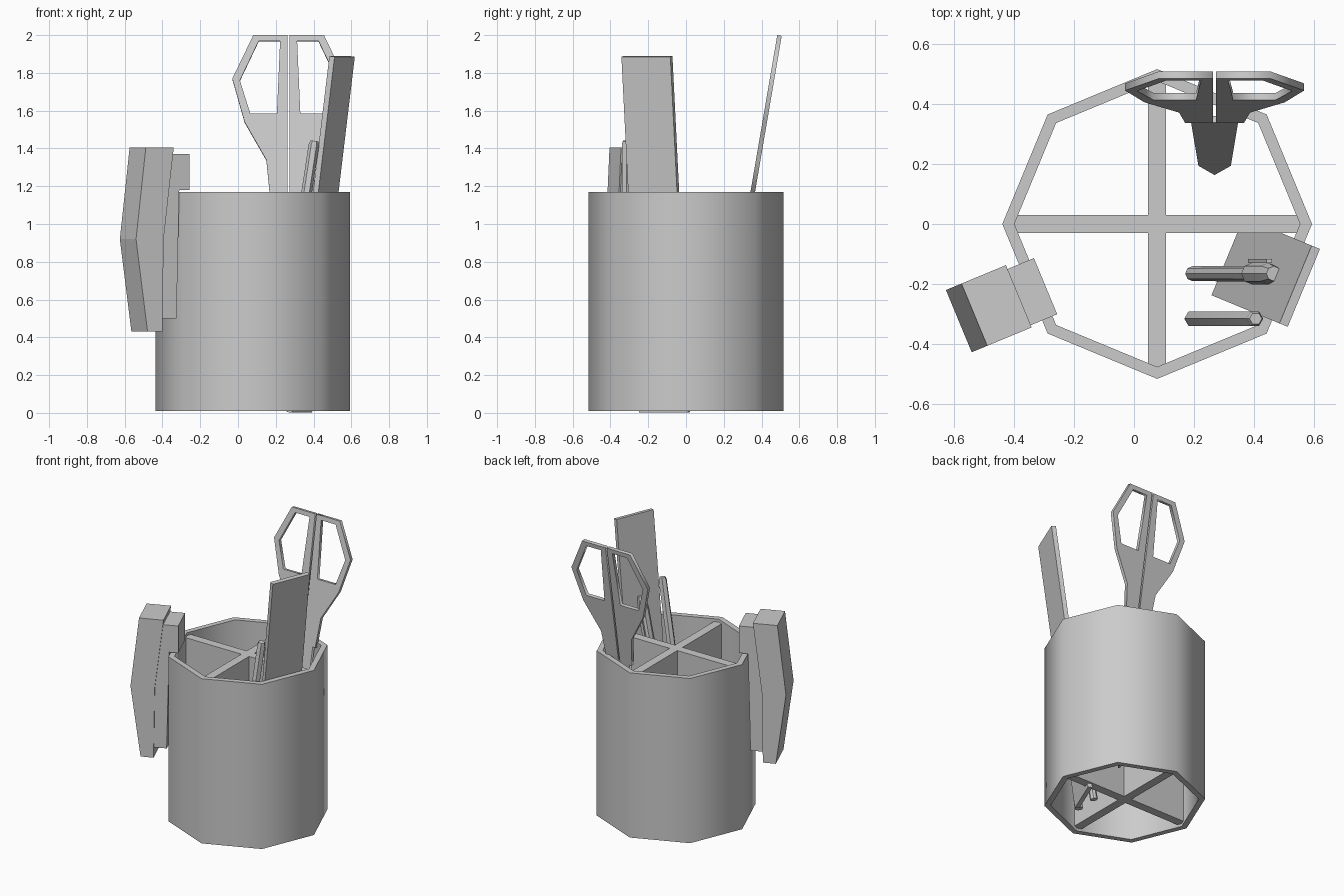
import bpy, bmesh, math
from mathutils import Matrix, Vector

if "Cube" in bpy.data.objects:
    bpy.data.objects.remove(bpy.data.objects["Cube"])

CX = 0.077  # cup axis


def make(name, bm, matrix=None, smooth=None):
    bmesh.ops.recalc_face_normals(bm, faces=bm.faces)
    me = bpy.data.meshes.new(name)
    bm.to_mesh(me)
    bm.free()
    ob = bpy.data.objects.new(name, me)
    bpy.context.collection.objects.link(ob)
    if matrix:
        ob.matrix_world = matrix
    if smooth:
        bpy.ops.object.select_all(action='DESELECT')
        bpy.context.view_layer.objects.active = ob
        ob.select_set(True)
        bpy.ops.object.shade_smooth_by_angle(angle=math.radians(smooth))
    return ob


def box(name, size, matrix):
    bm = bmesh.new()
    bmesh.ops.create_cube(bm, size=1)
    bmesh.ops.scale(bm, vec=size, verts=bm.verts)
    return make(name, bm, matrix)


def prism(name, pts, a, b, matrix):
    """Extrude a profile given in local x/z along local y from a to b."""
    bm = bmesh.new()
    f = bm.faces.new([bm.verts.new((x, a, z)) for x, z in pts])
    r = bmesh.ops.extrude_face_region(bm, geom=[f])
    vs = [v for v in r['geom'] if isinstance(v, bmesh.types.BMVert)]
    bmesh.ops.translate(bm, vec=(0, b - a, 0), verts=vs)
    return make(name, bm, matrix)


def lathe(name, prof, n, matrix=None, closed=False, smooth=None):
    """Spin a radius/height profile in n sides; open profiles get end caps."""
    bm = bmesh.new()
    rings = [[bm.verts.new((r * math.cos(math.tau * i / n), r * math.sin(math.tau * i / n), z))
              for i in range(n)] for r, z in prof]
    pairs = list(zip(rings, rings[1:]))
    if closed:
        pairs.append((rings[-1], rings[0]))
    else:
        bm.faces.new(rings[0])
        bm.faces.new(rings[-1])
    for p, q in pairs:
        for i in range(n):
            j = (i + 1) % n
            bm.faces.new((p[i], p[j], q[j], q[i]))
    return make(name, bm, matrix, smooth)


def flat_shape(name, outlines, half_depth, matrix):
    """Filled flat outlines (inner ones become holes), extruded both ways."""
    cu = bpy.data.curves.new(name, 'CURVE')
    cu.dimensions = '2D'
    cu.fill_mode = 'BOTH'
    cu.extrude = half_depth
    for pts in outlines:
        s = cu.splines.new('POLY')
        s.points.add(len(pts) - 1)
        for p, (x, y) in zip(s.points, pts):
            p.co = (x, y, 0, 1)
        s.use_cyclic_u = True
    ob = bpy.data.objects.new(name, cu)
    bpy.context.collection.objects.link(ob)
    ob.matrix_world = matrix
    bpy.ops.object.select_all(action='DESELECT')
    bpy.context.view_layer.objects.active = ob
    ob.select_set(True)
    bpy.ops.object.convert(target='MESH')


# Octagonal cup, open at both ends
lathe("cup_wall", [(0.515, 0.01), (0.515, 1.17), (0.475, 1.17), (0.475, 0.01)], 8,
      Matrix.Translation((CX, 0, 0)), closed=True, smooth=50)

# Crossed dividers, slightly below the rims (one plus-shaped prism)
w, l = 0.03, 0.482
plus = [(l, -w), (l, w), (w, w), (w, l), (-w, l), (-w, w),
        (-l, w), (-l, -w), (-w, -w), (-w, -l), (w, -l), (w, -w)]
prism("divider", plus, -1.15, -0.03,
      Matrix.Translation((CX, 0, 0)) @ Matrix.Rotation(math.radians(-90), 4, 'X'))

# Ruler leaning to the right
tilt = Matrix.Rotation(math.radians(-22.5), 4, 'Z') @ Matrix.Rotation(math.radians(7.4), 4, 'Y')
box("ruler", (0.03, 0.28, 1.9), Matrix.Translation((0.438, -0.16, 0.945)) @ tilt)


# Pencil and pen, placed from foot to tip
def stick(name, foot, tip, prof, n=6):
    d = Vector(tip) - Vector(foot)
    m = Matrix.Translation(foot) @ Matrix.Rotation(math.atan2(d.x, d.z), 4, 'Y')
    lathe(name, [(r, t * d.length) for r, t in prof], n, m, smooth=30)
    return m, d.length


stick("pencil", (0.195, -0.315, 0.06), (0.405, -0.315, 1.44),
      [(0.028, 0), (0.028, 0.985), (0.021, 1)])
m, length = stick("pen", (0.195, -0.165, 0.06), (0.465, -0.165, 1.35),
                  [(0.025, 0), (0.026, 0.72), (0.036, 0.73), (0.036, 0.93), (0.025, 1)], 8)
box("pen_clip", (0.02, 0.012, 0.3), m @ Matrix.Translation((0, 0.042, length * 0.83)))

# Scissors: mirrored handles with finger holes, and joined blades
sm = Matrix.Translation((0.268, 0.495, 1.998)) @ Matrix.Rotation(math.radians(80.3), 4, 'X')
k = 1 / math.sin(math.radians(80.3))
outer = [(0.005, 2.0), (0.187, 2.0), (0.298, 1.77), (0.233, 1.54), (0.118, 1.34),
         (0.098, 1.14), (0.005, 1.14)]
hole = [(0.045, 1.97), (0.158, 1.97), (0.258, 1.76), (0.203, 1.585), (0.062, 1.585)]
loops = [[(s * x, (z - 2) * k) for x, z in o] for s in (1, -1) for o in (outer, hole)]
flat_shape("scissor_handles", loops, 0.012, sm)
half = [(0.078, 1.14), (0.054, 0.30)]
blade = half + [(0, 0.12)] + [(-x, z) for x, z in half[::-1]]
flat_shape("scissor_blades", [[(x, (z - 2) * k) for x, z in blade]], 0.011, sm)

# Eraser block hooked over the wall on the left front face
# local x = outward from the cup, local y = along the wall
em = Matrix.Translation((CX, 0, 0)) @ Matrix.Rotation(math.radians(202.5), 4, 'Z')
prism("block_body", [(0.517, 1.405), (0.677, 1.405), (0.733, 0.92), (0.667, 0.43),
                     (0.582, 0.43), (0.575, 0.92)], -0.066, 0.158, em)
prism("block_hook", [(0.422, 1.37), (0.54, 1.37), (0.59, 0.92), (0.585, 0.50),
                     (0.498, 0.50), (0.482, 1.18), (0.422, 1.18)], -0.052, 0.15, em)
